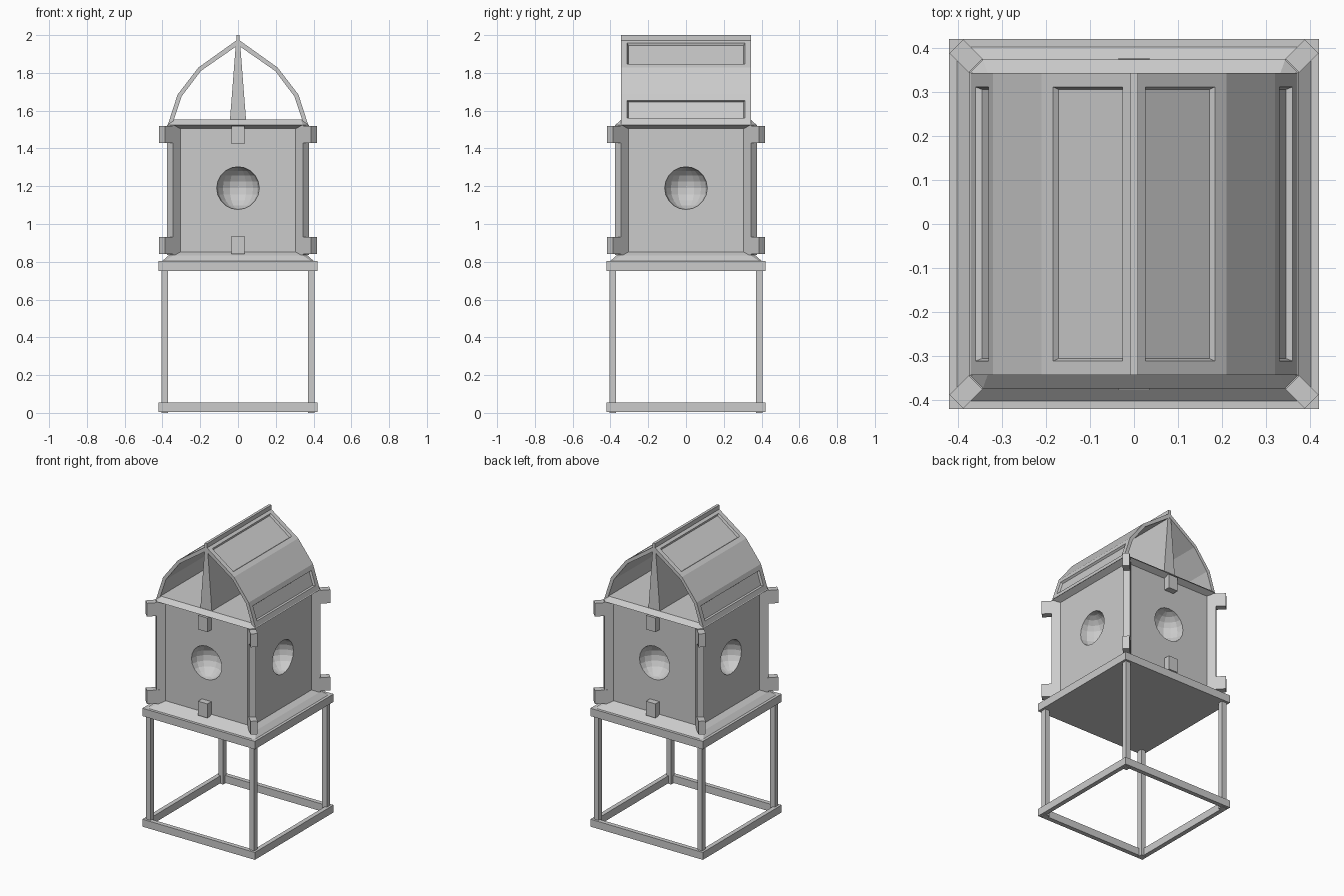
import bpy, bmesh, math
from mathutils import Vector

if "Cube" in bpy.data.objects:
    bpy.data.objects.remove(bpy.data.objects["Cube"])


def finish(bm, name):
    bmesh.ops.recalc_face_normals(bm, faces=bm.faces)
    me = bpy.data.meshes.new(name)
    bm.to_mesh(me)
    bm.free()
    ob = bpy.data.objects.new(name, me)
    bpy.context.collection.objects.link(ob)
    return ob


def box(name, center, size, turn=0.0):
    bm = bmesh.new()
    bmesh.ops.create_cube(bm, size=1)
    for v in bm.verts:
        v.co = Vector((v.co.x * size[0], v.co.y * size[1], v.co.z * size[2]))
    ob = finish(bm, name)
    ob.location = center
    ob.rotation_euler.z = turn
    return ob


def loft(name, rings):
    """Stack of chamfered squares: (half size, corner chamfer, z)."""
    bm = bmesh.new()
    loops = []
    for h, c, z in rings:
        k = h - c
        pts = [(h, -k), (h, k), (k, h), (-k, h), (-h, k), (-h, -k), (-k, -h), (k, -h)]
        loops.append([bm.verts.new((x, y, z)) for x, y in pts])
    for a, b in zip(loops, loops[1:]):
        for i in range(8):
            j = (i + 1) % 8
            bm.faces.new((a[i], a[j], b[j], b[i]))
    bm.faces.new(loops[0])
    bm.faces.new(loops[-1])
    return finish(bm, name)


def extrude_y(name, pts, y):
    """Extrude an x-z profile from -y to y."""
    bm = bmesh.new()
    a = [bm.verts.new((x, -y, z)) for x, z in pts]
    b = [bm.verts.new((x, y, z)) for x, z in pts]
    n = len(pts)
    for i in range(n):
        j = (i + 1) % n
        bm.faces.new((a[i], a[j], b[j], b[i]))
    bm.faces.new(a)
    bm.faces.new(b)
    return finish(bm, name)


# Stand: floor rails, four legs, table slab
for s in (-1, 1):
    box("floor_rail_x", (0, s * 0.405, 0.029), (0.84, 0.03, 0.05))
    box("floor_rail_y", (s * 0.405, 0, 0.029), (0.03, 0.84, 0.05))
    for t in (-1, 1):
        box("leg", (s * 0.387, t * 0.387, 0.38), (0.035, 0.035, 0.76))
box("table_slab", (0, 0, 0.777), (0.84, 0.84, 0.053))

# Body: sloped skirt, wall core, flared top rail
loft("skirt", [(0.405, 0.012, 0.80), (0.37, 0.025, 0.832), (0.335, 0.01, 0.852)])
core = loft("wall_core", [(0.335, 0.01, 0.82), (0.335, 0.01, 1.53)])
loft("top_rail", [(0.335, 0.01, 1.505), (0.373, 0.03, 1.525), (0.342, 0.01, 1.553)])

# Round bowls sunk into the four walls
for i in range(4):
    a = i * math.pi / 2
    bm = bmesh.new()
    bmesh.ops.create_uvsphere(bm, u_segments=16, v_segments=10, radius=0.113)
    cutter = finish(bm, "bowl_cutter")
    cutter.location = (0.335 * math.cos(a), 0.335 * math.sin(a), 1.19)
    cutter.rotation_euler.z = a
    cutter.hide_render = True
    cutter.hide_viewport = True
    cutter.display_type = 'WIRE'
    m = core.modifiers.new("bowl", 'BOOLEAN')
    m.operation = 'DIFFERENCE'
    m.solver = 'EXACT'
    m.object = cutter

# Diagonal corner posts with clamps, and clamps on front and back
for i in range(4):
    a = math.pi / 4 + i * math.pi / 2
    d = Vector((math.cos(a), math.sin(a), 0))
    box("corner_post", d * 0.478 + Vector((0, 0, 1.18)), (0.062, 0.042, 0.69), a)
    for z in (0.885, 1.475):
        box("corner_clamp", d * 0.53 + Vector((0, 0, z)), (0.08, 0.044, 0.09), a)
for s in (-1, 1):
    for z in (0.89, 1.47):
        box("wall_clamp", (0, s * 0.352, z), (0.07, 0.05, 0.095))

# Curved roof shell with sunken panels
outer = [(0.37, 1.53), (0.32, 1.685), (0.21, 1.828), (0, 1.978)]
inner = [(0, 1.947), (0.197, 1.81), (0.299, 1.675), (0.347, 1.53)]
for s in (-1, 1):
    roof = extrude_y("roof_side", [(s * x, z) for x, z in outer + inner], 0.343)
    bm = bmesh.new()
    bm.from_mesh(roof.data)
    bm.normal_update()
    for p, q in ((outer[0], outer[1]), (outer[2], outer[3])):
        mid = Vector((s * (p[0] + q[0]) / 2, 0, (p[1] + q[1]) / 2))
        f = min(bm.faces, key=lambda g: (g.calc_center_median() - mid).length)
        bmesh.ops.inset_region(bm, faces=[f], thickness=0.045)
        bmesh.ops.inset_region(bm, faces=[f], thickness=0.008, depth=-0.014)
    bm.to_mesh(roof.data)
    bm.free()
box("ridge_cap", (0, 0, 1.978), (0.018, 0.686, 0.044))

# Tapered centre wall under the ridge
extrude_y("centre_wall", [(-0.043, 1.545), (0.043, 1.545), (0.011, 1.96), (-0.011, 1.96)], 0.34)
